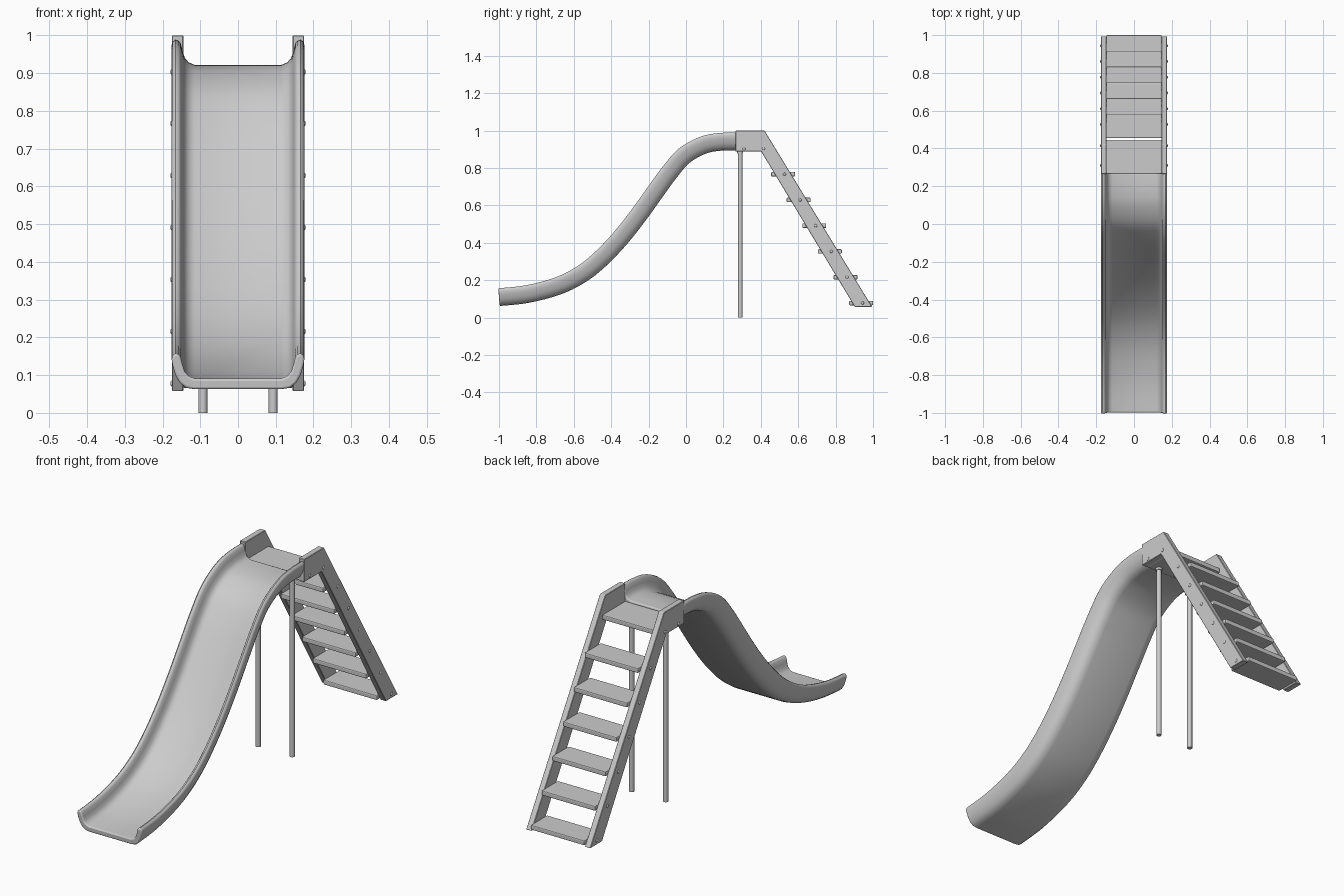
import bpy, bmesh, math
from mathutils import Vector
from mathutils.geometry import interpolate_bezier

cube = bpy.data.objects.get("Cube")
if cube:
    bpy.data.objects.remove(cube, do_unlink=True)

grey = bpy.data.materials.new("light grey")
grey.use_nodes = True
COLOUR = (0.6, 0.6, 0.6, 1)
grey.diffuse_color = COLOUR
grey.node_tree.nodes["Principled BSDF"].inputs["Base Color"].default_value = COLOUR


def finish(name, bm, bevel=0, segments=2, smooth=False):
    """Turn a bmesh into a named object with an optional rounded edge."""
    bmesh.ops.recalc_face_normals(bm, faces=bm.faces)
    mesh = bpy.data.meshes.new(name)
    bm.to_mesh(mesh)
    bm.free()
    mesh.materials.append(grey)
    ob = bpy.data.objects.new(name, mesh)
    bpy.context.collection.objects.link(ob)
    bpy.context.view_layer.objects.active = ob
    bpy.ops.object.select_all(action='DESELECT')
    ob.select_set(True)
    if smooth:
        bpy.ops.object.shade_smooth_by_angle(angle=math.radians(40))
    if bevel:
        mod = ob.modifiers.new("Rounded edges", 'BEVEL')
        mod.width, mod.segments = bevel, segments
        mod.limit_method, mod.angle_limit = 'ANGLE', math.radians(50)
    return ob


def box(name, centre, size, bevel):
    bm = bmesh.new()
    bmesh.ops.create_cube(bm, size=1)
    bmesh.ops.scale(bm, vec=size, verts=bm.verts)
    bmesh.ops.translate(bm, vec=centre, verts=bm.verts)
    return finish(name, bm, bevel)


def smooth_path(points, steps):
    """Curve through the points, as a list of (position, tangent)."""
    pts = [Vector(p) for p in points]
    last = len(pts) - 1
    tan = [(pts[min(i + 1, last)] - pts[max(i - 1, 0)]) / 2 for i in range(last + 1)]
    out = []
    for i in range(last):
        seg = interpolate_bezier(pts[i], pts[i] + tan[i] / 3,
                                 pts[i + 1] - tan[i + 1] / 3, pts[i + 1], steps + 1)
        out += seg if i == last - 1 else seg[:-1]
    return [(p, (out[min(k + 1, len(out) - 1)] - out[max(k - 1, 0)]).normalized())
            for k, p in enumerate(out)]


# Slide chute: a rounded trough swept along an S-shaped path
PATH = [(0, -1, .110), (0, -.85, .126), (0, -.69, .168), (0, -.57, .226),
        (0, -.47, .302), (0, -.36, .415), (0, -.26, .54), (0, -.17, .665),
        (0, -.09, .775), (0, -.01, .866), (0, .09, .922), (0, .18, .94), (0, .268, .942)]
HALF = [(.115, -.048), (.138, -.044), (.155, -.030), (.166, -.010), (.173, .014),
        (.176, .032), (.173, .042), (.166, .047), (.158, .045), (.152, .038),
        (.147, .018), (.141, -.001), (.131, -.013), (.115, -.020)]
section = HALF + [(-x, h) for x, h in reversed(HALF)]
bm = bmesh.new()
rings = []
for pos, tangent in smooth_path(PATH, 4):
    up = Vector((1, 0, 0)).cross(tangent)
    rings.append([bm.verts.new(pos + Vector((x, 0, 0)) + up * h) for x, h in section])
for a, b in zip(rings, rings[1:]):
    for i in range(len(section)):
        j = (i + 1) % len(section)
        bm.faces.new((a[i], a[j], b[j], b[i]))
bm.faces.new(rings[0])
bm.faces.new(rings[-1])
finish("slide_chute", bm, bevel=.006, segments=3, smooth=True)

# Ladder side rails, each with a flat head beside the platform
RAIL = [(.265, 1), (.42, 1), (.995, .058), (.902, .058), (.402, .888), (.265, .888)]
for side, label in ((1, "left"), (-1, "right")):
    bm = bmesh.new()
    face = bm.faces.new([bm.verts.new((side * .145, y, z)) for y, z in RAIL])
    out = bmesh.ops.extrude_face_region(bm, geom=[face])
    moved = [v for v in out["geom"] if isinstance(v, bmesh.types.BMVert)]
    bmesh.ops.translate(bm, vec=(side * .03, 0, 0), verts=moved)
    finish(label + "_rail", bm, bevel=.002, segments=1)

# Platform and steps between the rails
box("platform", (0, .355, .901), (.292, .18, .024), .005)
STEPS = 6
bolts = [(.31, .903), (.415, .903)]
for i in range(STEPS):
    t = i / (STEPS - 1)
    y, z = .519 + .417 * t, .767 - .689 * t
    box("step_%d" % (i + 1), (0, y, z), (.292, .128, .024), .005)
    bolts.append((y + .008, z))

# Domed bolt heads on the outer faces of the rails
bm = bmesh.new()
for side in (1, -1):
    for y, z in bolts:
        ball = bmesh.ops.create_uvsphere(bm, u_segments=12, v_segments=8, radius=.008)
        bmesh.ops.scale(bm, vec=(.6, 1, 1), verts=ball["verts"])
        bmesh.ops.translate(bm, vec=(side * .1745, y, z), verts=ball["verts"])
finish("bolts", bm, smooth=True)

# Support poles with a small collar under the platform
for side, label in ((1, "left"), (-1, "right")):
    bm = bmesh.new()
    for radius, low, high in ((.012, 0, .89), (.016, .878, .89)):
        rod = bmesh.ops.create_cone(bm, cap_ends=True, segments=20, radius1=radius,
                                    radius2=radius, depth=high - low)
        bmesh.ops.translate(bm, vec=(side * .093, .29, (low + high) / 2), verts=rod["verts"])
    finish(label + "_pole", bm, smooth=True)
